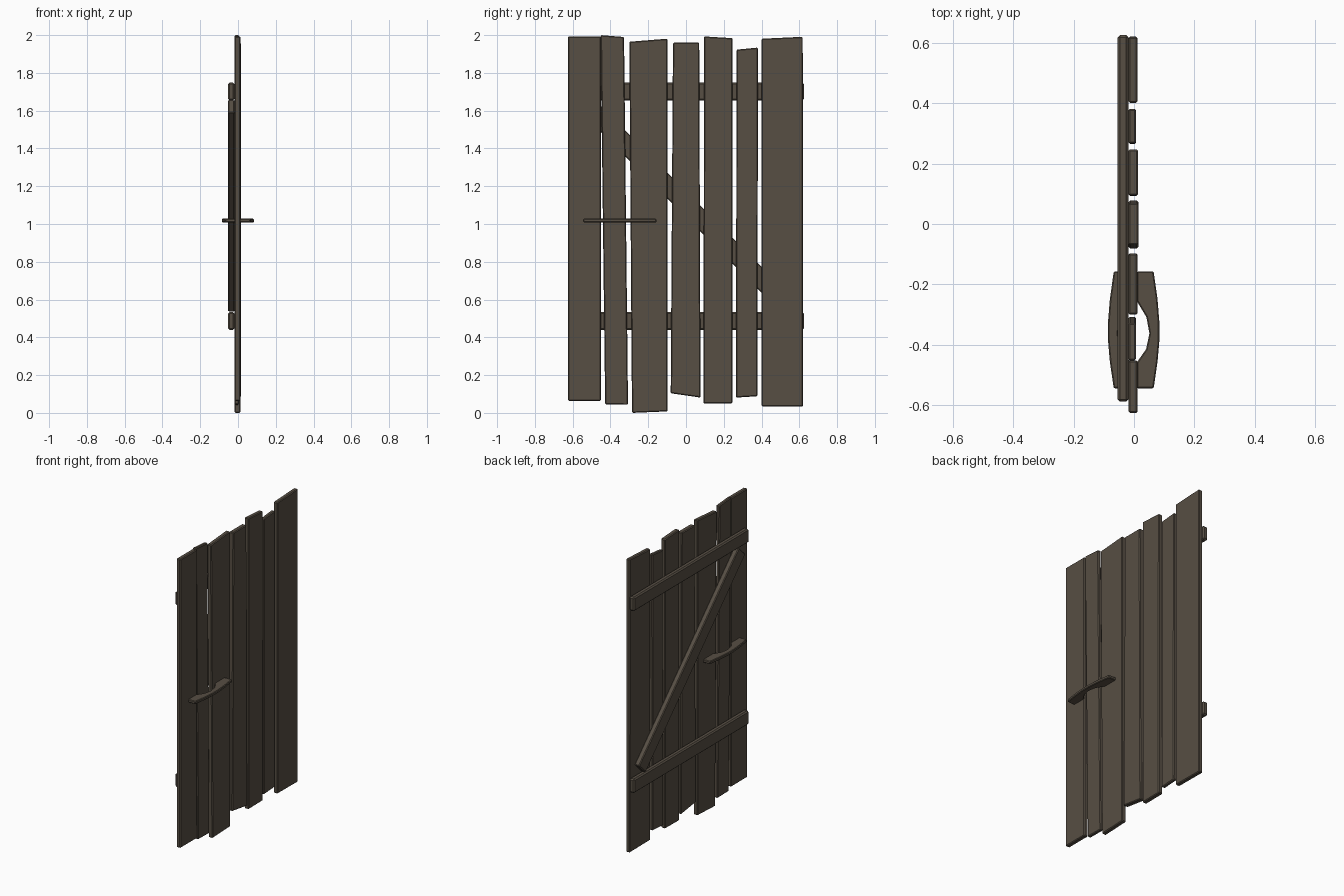
import bpy, bmesh, math
from mathutils import Vector

if "Cube" in bpy.data.objects:
    bpy.data.objects.remove(bpy.data.objects["Cube"])

wood = bpy.data.materials.new("dark weathered wood")
wood.diffuse_color = (0.095, 0.077, 0.057, 1)
wood.use_nodes = True
wood.node_tree.nodes["Principled BSDF"].inputs["Base Color"].default_value = wood.diffuse_color


def prism(name, outline, direction, bevel):
    """Extrude a closed 3D outline along a direction and chamfer its edges."""
    bm = bmesh.new()
    face = bm.faces.new([bm.verts.new(p) for p in outline])
    ext = bmesh.ops.extrude_face_region(bm, geom=[face])
    moved = [g for g in ext["geom"] if isinstance(g, bmesh.types.BMVert)]
    bmesh.ops.translate(bm, verts=moved, vec=Vector(direction))
    bmesh.ops.recalc_face_normals(bm, faces=bm.faces)
    mesh = bpy.data.meshes.new(name)
    bm.to_mesh(mesh)
    bm.free()
    mesh.materials.append(wood)
    ob = bpy.data.objects.new(name, mesh)
    bpy.context.collection.objects.link(ob)
    mod = ob.modifiers.new("chamfer", "BEVEL")
    mod.width = bevel
    mod.segments = 1
    mod.limit_method = 'ANGLE'
    mod.angle_limit = math.radians(40)
    return ob


BACK = -0.018  # plane where planks meet the bracing

# Uneven planks: bottom y pair, bottom z pair, top y pair, top z pair, front x
planks = [
    ((-0.625, -0.451), (0.064, 0.064), (-0.625, -0.451), (1.993, 1.993), 0.012),
    ((-0.428, -0.307), (0.045, 0.043), (-0.452, -0.328), (2.000, 1.990), 0.006),
    ((-0.286, -0.097), (0.000, 0.008), (-0.300, -0.098), (1.965, 1.981), 0.012),
    ((-0.081, 0.077), (0.104, 0.081), (-0.069, 0.070), (1.960, 1.960), 0.015),
    ((0.093, 0.246), (0.049, 0.051), (0.095, 0.247), (1.993, 1.984), 0.013),
    ((0.265, 0.378), (0.081, 0.088), (0.267, 0.381), (1.923, 1.934), 0.007),
    ((0.401, 0.620), (0.035, 0.033), (0.401, 0.618), (1.981, 1.991), 0.011),
]
for i, (by, bz, ty, tz, front) in enumerate(planks):
    outline = [(BACK, by[0], bz[0]), (BACK, by[1], bz[1]),
               (BACK, ty[1], tz[1]), (BACK, ty[0], tz[0])]
    prism(f"plank_{i + 1}", outline, (front - BACK, 0, 0), 0.005)

# Two horizontal crossbars on the back
for name, z0, z1 in (("lower_crossbar", 0.44, 0.533), ("upper_crossbar", 1.655, 1.748)):
    outline = [(BACK, y, z) for y, z in
               ((-0.588, z0), (0.625, z0), (0.625, z1), (-0.588, z1))]
    prism(name, outline, (-0.036, 0, 0), 0.008)

# Diagonal brace at 45 degrees between the crossbars
brace = [(BACK, y, z) for y, z in
         ((-0.554, 1.59), (0.502, 0.534), (0.571, 0.603), (-0.485, 1.659))]
prism("diagonal_brace", brace, (-0.035, 0, 0), 0.005)

# Bowed grip handles on both faces, mirrored
grip = [(0.010, -0.157), (0.065, -0.157), (0.078, -0.250), (0.084, -0.325),
        (0.084, -0.385), (0.078, -0.455), (0.065, -0.544), (0.010, -0.544),
        (0.010, -0.457), (0.040, -0.414), (0.051, -0.362), (0.041, -0.308),
        (0.010, -0.256)]
for name, side in (("front_handle", 1), ("back_handle", -1)):
    shift = 0 if side == 1 else -0.002
    outline = [(side * x + shift, y, 1.008) for x, y in grip]
    prism(name, outline, (0, 0, 0.02), 0.004)
